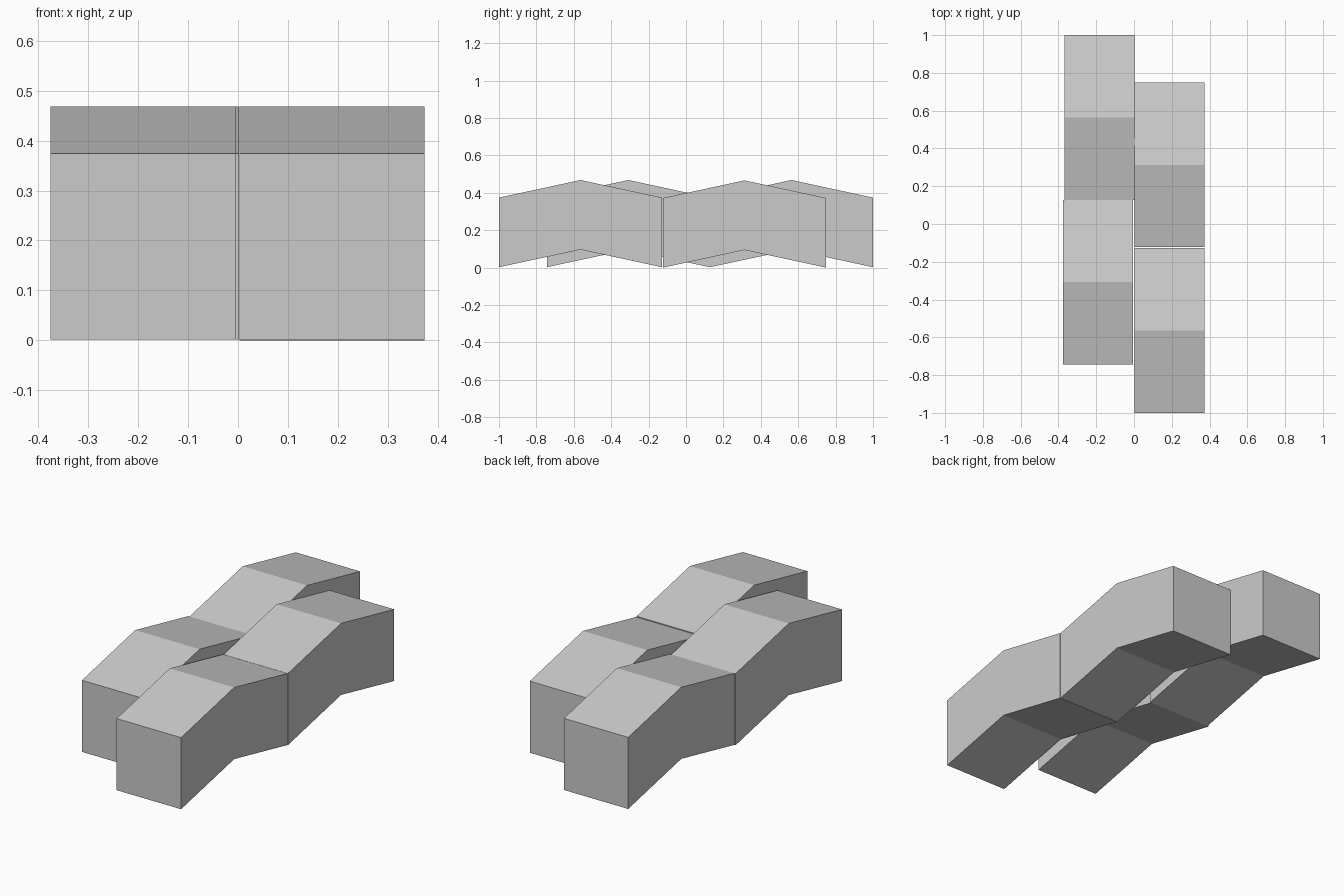
import bpy

if "Cube" in bpy.data.objects:
    bpy.data.objects.remove(bpy.data.objects["Cube"])

WIDTH, LENGTH, HEIGHT, RISE = 0.37, 0.872, 0.372, 0.094


def chevron_block(name, x, y, z):
    """Extrude one chevron side profile across its width."""
    bottom = [(y, z), (y + LENGTH / 2, z + RISE), (y + LENGTH, z)]
    profile = bottom + [(py, pz + HEIGHT) for py, pz in reversed(bottom)]
    n = len(profile)
    verts = [(px, py, pz) for px in (x, x + WIDTH) for py, pz in profile]
    # Split each side at the ridge so the concave outline stays clean
    left = [(0, 5, 4, 1), (1, 4, 3, 2)]
    right = [tuple(i + n for i in reversed(f)) for f in left]
    walls = [(i, (i + 1) % n, (i + 1) % n + n, i + n) for i in range(n)]
    mesh = bpy.data.meshes.new(name)
    mesh.from_pydata(verts, [], left + right + walls)
    mesh.update()
    obj = bpy.data.objects.new(name, mesh)
    bpy.context.collection.objects.link(obj)


# Two staggered rows of interlocking paving blocks
chevron_block("left_front_block", -0.375, -0.744, 0.002)
chevron_block("left_back_block", -0.368, 0.128, 0.002)
chevron_block("right_front_block", 0.003, -1.0, 0.002)
chevron_block("right_back_block", 0.003, -0.123, 0.0)

# Make all faces point outward
import bmesh
for obj in bpy.context.collection.objects:
    bm = bmesh.new()
    bm.from_mesh(obj.data)
    bmesh.ops.recalc_face_normals(bm, faces=bm.faces)
    bm.to_mesh(obj.data)
    bm.free()
